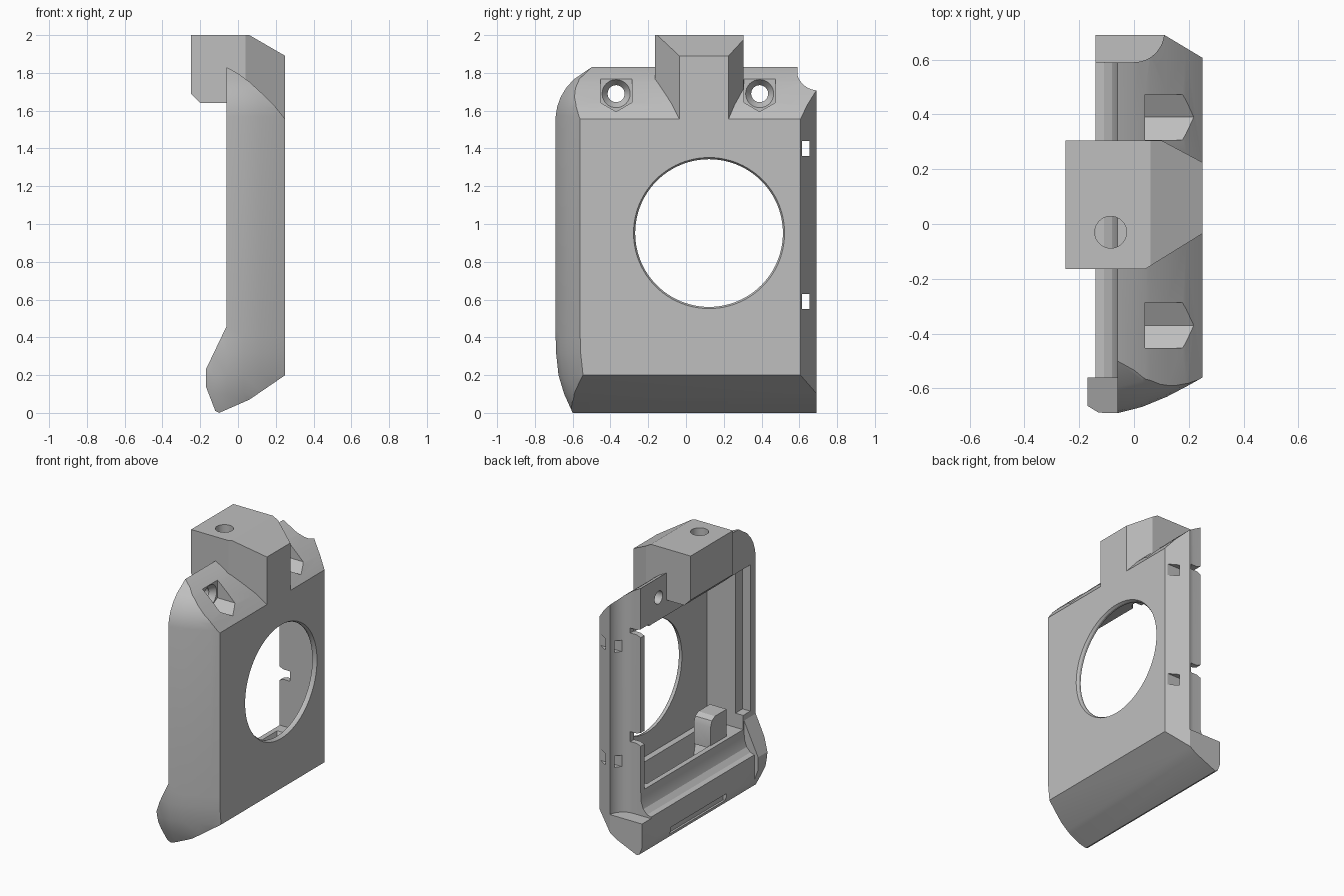
import bpy, bmesh, math

if "Cube" in bpy.data.objects:
    bpy.data.objects.remove(bpy.data.objects["Cube"], do_unlink=True)

grey = bpy.data.materials.new("plain grey")
grey.use_nodes = True
colour = (0.52, 0.52, 0.52, 1)
grey.diffuse_color = colour
grey.node_tree.nodes["Principled BSDF"].inputs["Base Color"].default_value = colour

PLACE = {"x": lambda a, b, h: (h, a, b),
         "y": lambda a, b, h: (a, h, b),
         "z": lambda a, b, h: (a, b, h)}


def loft(name, axis, sections):
    """Solid through matching outlines, given as (height, points) along an axis."""
    bm = bmesh.new()
    place = PLACE[axis]
    rows = [[bm.verts.new(place(u, v, h)) for u, v in pts] for h, pts in sections]
    bm.faces.new(rows[0])
    bm.faces.new(rows[-1])
    n = len(rows[0])
    for a, b in zip(rows, rows[1:]):
        for i in range(n):
            j = (i + 1) % n
            bm.faces.new((a[i], a[j], b[j], b[i]))
    bmesh.ops.recalc_face_normals(bm, faces=bm.faces)
    mesh = bpy.data.meshes.new(name)
    bm.to_mesh(mesh)
    bm.free()
    mesh.materials.append(grey)
    obj = bpy.data.objects.new(name, mesh)
    bpy.context.collection.objects.link(obj)
    return obj


def prism(name, axis, pts, lo, hi):
    return loft(name, axis, [(lo, pts), (hi, pts)])


def box(name, x, y, z):
    return prism(name, "z", [(x[0], y[0]), (x[1], y[0]), (x[1], y[1]), (x[0], y[1])], *z)


def ring(centre, r, n=32):
    return [(centre[0] + r * math.cos(math.tau * i / n),
             centre[1] + r * math.sin(math.tau * i / n)) for i in range(n)]


def combine(target, tool, operation="DIFFERENCE"):
    """Apply a boolean and discard the tool."""
    tool.hide_render = True
    mod = target.modifiers.new("cut", "BOOLEAN")
    mod.operation = operation
    mod.solver = "EXACT"
    mod.object = tool
    bpy.ops.object.select_all(action="DESELECT")
    bpy.context.view_layer.objects.active = target
    target.select_set(True)
    bpy.ops.object.modifier_apply(modifier=mod.name)
    bpy.data.objects.remove(tool, do_unlink=True)


# Outer body: side outline, with the front edge rolled in around its rounded corners
side = [(-0.06, 1.83), (0.0, 1.797), (0.06, 1.753), (0.12, 1.698), (0.19, 1.63), (0.25, 1.555),
        (0.25, 0.2), (0.06, 0.07), (-0.1, 0.0), (-0.12, 0.01), (-0.17, 0.14), (-0.17, 0.23),
        (-0.06, 0.46)]
face = [(-0.6, -0.1), (-0.6, 0.0), (-0.645, 0.1), (-0.675, 0.2), (-0.688, 0.32), (-0.69, 0.4),
        (-0.69, 1.57), (-0.682, 1.62), (-0.665, 1.67), (-0.635, 1.72), (-0.595, 1.765), (-0.5, 1.83),
        (-0.47, 1.9), (0.8, 1.9), (0.8, -0.1)]
roll = [(-0.3, 0.03), (-0.17, 0.015), (-0.13, 0.0), (-0.06, 0.0), (0.03, 0.023),
        (0.12, 0.06), (0.2, 0.102), (0.25, 0.13), (0.3, 0.16)]
sections = [(x, [(y + d if y < 0 else y, z) for y, z in face]) for x, d in roll]
shell = prism("case_shell", "y", side, -0.8, 0.69)
combine(shell, loft("face_trim", "x", sections), "INTERSECT")
combine(shell, prism("back_chamfer", "z", [(0.11, 0.69), (0.285, 0.585), (0.4, 0.8), (0.11, 0.8)], -0.2, 2.1))

# Top mounting block with chamfered flanks
block_plan = [(-0.25, -0.165), (0.04, -0.165), (0.25, -0.035), (0.25, 0.225), (0.1, 0.305), (-0.25, 0.305)]
block_side = [(-0.25, 2.0), (0.06, 2.0), (0.25, 1.89), (0.25, 1.545), (-0.06, 1.545),
              (-0.06, 1.64), (-0.2, 1.64), (-0.25, 1.69)]
block = prism("top_block", "z", block_plan, 1.4, 2.1)
combine(block, prism("block_trim", "y", block_side, -0.5, 0.5), "INTERSECT")
combine(shell, block, "UNION")

# Inner cavity, stepped rim and tapered bottom pocket
combine(shell, box("cavity", (-0.4, 0.22), (-0.55, 0.55), (0.4, 1.53)))
combine(shell, box("rim_step", (-0.4, 0.0), (-0.63, -0.5), (0.5, 1.53)))
combine(shell, loft("floor_pocket", "z", [
    (0.25, [(0.02, -0.3), (0.15, -0.3), (0.15, 0.4), (0.02, 0.4)]),
    (0.42, [(-0.03, -0.38), (0.18, -0.38), (0.18, 0.48), (-0.03, 0.48)])]))

# Hollowed bottom lip
lip = [(-0.4, -0.1), (-0.14, -0.1), (-0.14, 0.24), (-0.11, 0.25), (-0.08, 0.28), (-0.063, 0.33),
       (-0.06, 0.4), (-0.06, 0.6), (-0.4, 0.6)]
combine(shell, prism("lip_hollow", "y", lip, -0.56, 0.8))

# Hinge groove along the back corner
groove = [(0.11 * math.sin(t * math.pi / 24), 0.7 - 0.11 * math.cos(t * math.pi / 24)) for t in range(13)]
combine(shell, prism("hinge_groove", "z", [(-0.4, 0.59)] + groove + [(0.11, 0.9), (-0.4, 0.9)], 0.23, 1.95))

# Gaps that divide the clip tabs, flared towards the opening
for lo, hi in ((0.73, 0.8), (1.495, 1.53)):
    gap = [(-0.4, lo), (-0.08, lo - 0.02), (-0.03, lo), (0.02, lo), (0.02, hi), (-0.03, hi),
           (-0.08, hi + 0.02), (-0.4, hi)]
    combine(shell, prism("tab_gap", "y", gap, 0.5, 0.7))

# Tie slots through the chamfered corner
for z in (0.59, 1.4):
    combine(shell, box("tie_slot", (0.0, 0.4), (0.615, 0.655), (z - 0.04, z + 0.04)))

# Large round window with a fine bevel
window = (0.122, 0.952)
combine(shell, loft("window_cut", "x", [(0.1, ring(window, 0.391, 96)), (0.235, ring(window, 0.391, 96)),
                                        (0.25, ring(window, 0.4, 96)), (0.4, ring(window, 0.4, 96))]))

# Screw holes with pointed nut pockets and countersinks
for y in (-0.37, 0.39):
    c = (y, 1.69)
    pocket = [(y - 0.083, 1.95), (y - 0.083, 1.643), (y, 1.595), (y + 0.083, 1.643), (y + 0.083, 1.95)]
    combine(shell, prism("nut_pocket", "x", pocket, 0.04, 0.4))
    combine(shell, loft("countersink", "x", [(0.0, ring(c, 0.045)), (0.045, ring(c, 0.078))]))
    combine(shell, prism("screw_hole", "x", ring(c, 0.045), -0.3, 0.2))

# Vertical hole in the block and shallow slot under the lip
combine(shell, prism("block_hole", "z", ring((-0.085, -0.03), 0.058, 48), 1.5, 2.2))
combine(shell, box("lip_slot", (-0.3, -0.115), (-0.25, 0.37), (0.035, 0.085)))

# Rounded boss inside the lower front corner
boss = [(-0.41, 0.38), (-0.23, 0.38), (-0.23, 0.53), (-0.245, 0.57), (-0.28, 0.59), (-0.41, 0.59)]
combine(shell, prism("corner_boss", "x", boss, -0.03, 0.1), "UNION")

bpy.ops.object.select_all(action="DESELECT")
bpy.context.view_layer.objects.active = shell
shell.select_set(True)
bpy.ops.object.shade_smooth_by_angle(angle=math.radians(25))
